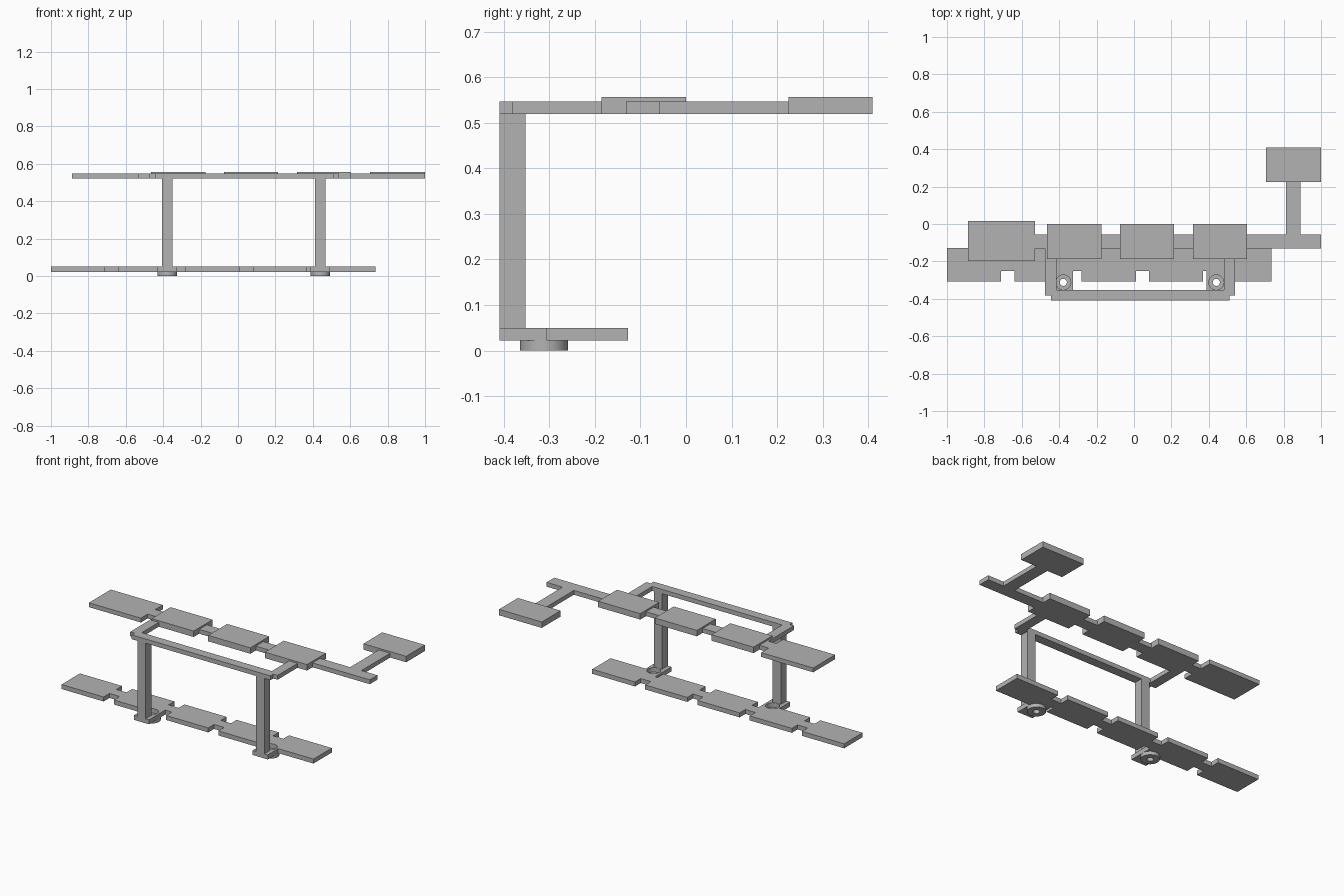
import bpy, bmesh

cube = bpy.data.objects.get("Cube")
if cube:
    bpy.data.objects.remove(cube, do_unlink=True)

grey = bpy.data.materials.new("plain_grey")
grey.use_nodes = True
COLOUR = (0.45, 0.45, 0.45, 1)
grey.diffuse_color = COLOUR
grey.node_tree.nodes["Principled BSDF"].inputs["Base Color"].default_value = COLOUR


def prism(name, outline, z0, z1):
    """Flat outline extruded from z0 to z1."""
    bm = bmesh.new()
    face = bm.faces.new([bm.verts.new((x, y, z0)) for x, y in outline])
    top = bmesh.ops.extrude_face_region(bm, geom=[face])["geom"]
    bmesh.ops.translate(bm, vec=(0, 0, z1 - z0),
                        verts=[v for v in top if isinstance(v, bmesh.types.BMVert)])
    bmesh.ops.recalc_face_normals(bm, faces=bm.faces)
    mesh = bpy.data.meshes.new(name)
    bm.to_mesh(mesh)
    bm.free()
    mesh.materials.append(grey)
    ob = bpy.data.objects.new(name, mesh)
    bpy.context.collection.objects.link(ob)
    return ob


def box(name, x0, x1, y0, y1, z0, z1):
    return prism(name, [(x0, y0), (x1, y0), (x1, y1), (x0, y1)], z0, z1)


def cylinder(name, x, y, r, z0, z1):
    bpy.ops.mesh.primitive_cylinder_add(vertices=48, radius=r, depth=z1 - z0,
                                        location=(x, y, (z0 + z1) / 2))
    ob = bpy.context.object
    ob.name = name
    ob.data.materials.append(grey)
    return ob


def drill(ob, x, y, r):
    """Cut a round vertical hole through ob."""
    cutter = cylinder("hole_cutter", x, y, r, -0.1, 0.15)
    cutter.hide_render = True
    mod = ob.modifiers.new("hole", 'BOOLEAN')
    mod.operation, mod.solver, mod.object = 'DIFFERENCE', 'EXACT', cutter
    bpy.ops.object.select_all(action='DESELECT')
    bpy.context.view_layer.objects.active = ob
    ob.select_set(True)
    bpy.ops.object.modifier_apply(modifier=mod.name)
    bpy.data.objects.remove(cutter, do_unlink=True)


def smooth(ob):
    bpy.ops.object.select_all(action='DESELECT')
    bpy.context.view_layer.objects.active = ob
    ob.select_set(True)
    bpy.ops.object.shade_smooth_by_angle()


FRONT = -0.41
POSTS = (-0.378, 0.44)       # x of the two posts and feet
FOOT_Y = -0.312
BASE = (0.022, 0.05)         # heights of the lower strip
DECK = (0.52, 0.547)         # heights of the upper frame
TILE = (0.52, 0.557)         # heights of the raised tiles

# Lower strip: five tiles joined by narrow necks, with two front tabs
y_front, y_back, neck_front, neck_back = -0.307, -0.127, -0.25, -0.183
gaps = [(-0.71 + 0.36 * i, -0.64 + 0.36 * i) for i in range(4)]
tabs = {1: (-0.43, -0.325), 3: (0.387, 0.492)}
outline = [(-1, y_front)]
for i, (a, b) in enumerate(gaps):
    notch = [(a, y_front), (a, neck_front), (b, neck_front), (b, y_front)]
    if i in tabs:
        l, r = tabs[i]
        tab = [(l, FRONT), (r, FRONT)]
        if l < a:
            notch = [(l, y_front)] + tab + [(r, neck_front)] + notch[2:]
        else:
            notch = notch[:2] + [(l, neck_front)] + tab + [(r, y_front)]
    outline += notch
outline += [(0.735, y_front), (0.735, y_back)]
for a, b in reversed(gaps):
    outline += [(b, y_back), (b, neck_back), (a, neck_back), (a, y_back)]
outline.append((-1, y_back))
strip = prism("lower_strip", outline, *BASE)

# Posts and ring feet
for side, x in zip(("right", "left"), POSTS):
    drill(strip, x, FOOT_Y, 0.04)
    foot = cylinder(side + "_ring_foot", x, FOOT_Y, 0.053, 0, BASE[0])
    drill(foot, x, FOOT_Y, 0.019)
    smooth(foot)
    box(side + "_post", x - 0.028, x + 0.028, FRONT, -0.353, BASE[1], DECK[0])
smooth(strip)

# Upper frame
box("front_rail", -0.445, 0.51, FRONT, -0.353, *DECK)
for side, x in (("right", -0.445), ("left", 0.51)):
    box(side + "_arm", x - 0.03, x + 0.03, -0.382, -0.1, *DECK)
box("rear_bar", -0.54, 1.0, -0.132, -0.057, *DECK)
box("branch", 0.812, 0.89, -0.06, 0.24, *DECK)

# Upper tiles
box("large_end_tile", -0.888, -0.53, -0.198, 0.017, *DECK)
for i in range(3):
    x = -0.465 + 0.39 * i
    box(f"upper_tile_{i + 1}", x, x + 0.29, -0.186, 0, *TILE)
box("branch_tile", 0.706, 1.0, 0.225, 0.41, *TILE)
